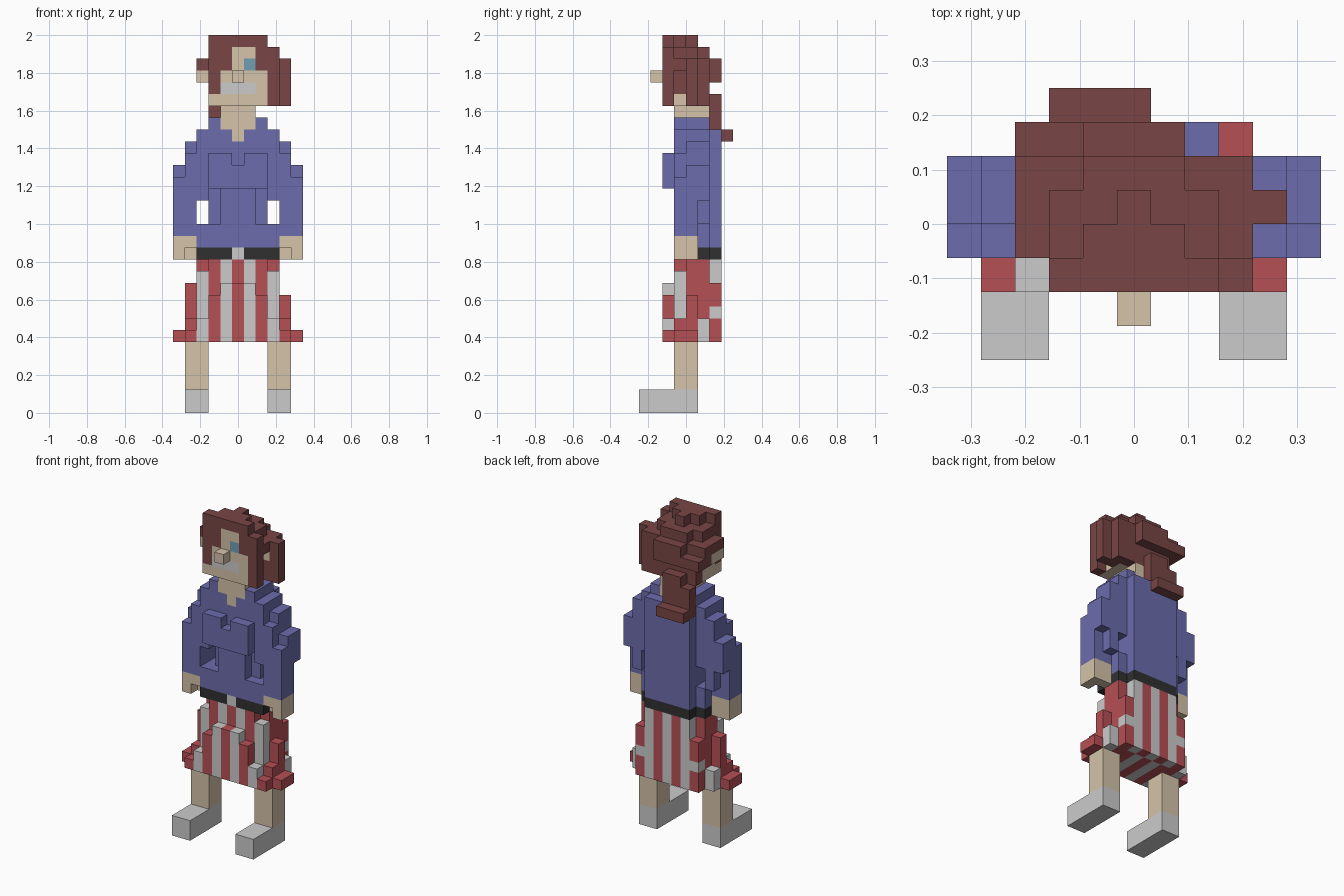
import bpy, bmesh

if "Cube" in bpy.data.objects:
    bpy.data.objects.remove(bpy.data.objects["Cube"])

U = 2 / 32           # one cube; x cells are centred on 0, y cells run -4..3, z cells 0..31
cells = {}           # (i, j, k) -> part name

COLORS = {
    "shoes": None, "buckle": None, "mouth": None, "skirt_grey": None,
    "legs": (.78, .71, .61), "hands": (.78, .71, .61), "face_and_neck": (.78, .71, .61),
    "skirt_red": (.47, .08, .09), "belt": (.03, .03, .03), "shirt": (.15, .15, .42),
    "hair": (.19, .06, .06), "eye": (.17, .34, .45),
}
SKIN = (.66, .55, .40)
for name in ("legs", "hands", "face_and_neck"):
    COLORS[name] = SKIN


def fill(part, xs, ys, zs):
    """Fill an inclusive block of cells; part None clears it."""
    for i in range(xs[0], xs[1] + 1):
        for j in range(ys[0], ys[1] + 1):
            for k in range(zs[0], zs[1] + 1):
                if part is None:
                    cells.pop((i, j, k), None)
                else:
                    cells[(i, j, k)] = part


def pair(part, xs, ys, zs):
    """Fill a block and its mirror image."""
    fill(part, xs, ys, zs)
    fill(part, (-xs[1], -xs[0]), ys, zs)


def stripe(i, ys, zs, flip=0):
    fill("skirt_grey" if (i + flip) % 2 else "skirt_red", (i, i), ys, zs)


# Shoes and legs
pair("shoes", (3, 4), (-4, 0), (0, 1))
pair("legs", (3, 4), (-1, 0), (2, 5))

# Striped skirt: core, stepped front flare, stepped back and side flares
for i in range(-3, 4):
    a = abs(i)
    stripe(i, (-1, 1), (6, 12))
    stripe(i, (2, 2), (6, 10 if a == 3 else 12), 1)
for i in range(-4, 5):
    stripe(i, (-2, -2), (6, [10, 10, 9, 7, 6][abs(i)]))
pair("skirt_red", (3, 3), (0, 1), (6, 12))
pair(None, (3, 3), (-1, -1), (12, 12))
pair("skirt_grey", (3, 3), (2, 2), (8, 8))
pair("skirt_red", (4, 4), (-1, -1), (6, 7))
pair("skirt_red", (4, 4), (0, 0), (6, 9))
fill("skirt_red", (-4, -4), (0, 0), (10, 10))
pair("skirt_grey", (4, 4), (1, 1), (6, 7))
pair("skirt_red", (5, 5), (-1, 0), (6, 6))

# Belt
fill("belt", (-3, 3), (-1, 1), (13, 13))
fill("belt", (-2, 2), (2, 2), (13, 13))
fill("buckle", (0, 0), (-1, -1), (13, 13))

# Shirt torso: hem, waist, chest, shoulders, back panel
fill("shirt", (-3, 3), (-1, 1), (14, 15))
fill("shirt", (-2, 2), (0, 1), (16, 18))
fill("shirt", (-1, 1), (-1, -1), (16, 18))
fill("shirt", (-2, 2), (-1, 1), (19, 24))
pair("shirt", (3, 3), (-1, 1), (18, 23))
fill("shirt", (-2, 2), (2, 2), (14, 23))
fill("shirt", (-2, 2), (-2, -2), (19, 21))
fill(None, (0, 0), (-2, -2), (21, 21))

# Sleeves and hands
pair("shirt", (4, 5), (-1, 0), (15, 19))
pair("shirt", (4, 5), (1, 1), (18, 20))
pair("shirt", (4, 4), (1, 1), (16, 17))
pair("shirt", (5, 5), (0, 0), (20, 20))
pair("shirt", (4, 4), (-1, 1), (20, 21))
pair("shirt", (4, 4), (0, 1), (22, 22))
pair("hands", (4, 5), (-1, 0), (13, 14))
pair(None, (4, 4), (-1, -1), (13, 13))

# Neck and head
fill("face_and_neck", (-1, 1), (-1, 1), (24, 25))
fill("face_and_neck", (0, 0), (-1, -1), (23, 23))
fill("face_and_neck", (-2, 2), (-2, 0), (26, 30))
fill("face_and_neck", (0, 0), (-3, -3), (28, 28))
fill("mouth", (-1, 1), (-2, -2), (27, 27))
fill("eye", (1, 1), (-2, -2), (29, 29))

# Hair: stepped cap
fill("hair", (-2, 2), (-2, -2), (31, 31))
fill("hair", (-1, 1), (-1, -1), (31, 31))
fill("hair", (0, 0), (0, 0), (31, 31))
fill("hair", (-2, 2), (-1, 0), (29, 30))
fill("hair", (-1, 1), (1, 1), (29, 30))
fill("hair", (-2, 2), (1, 1), (26, 29))

# Hair: fringe and side locks around the ears
fill("hair", (-2, -1), (-2, -2), (29, 30))
fill("hair", (-2, -2), (-2, -2), (27, 28))
fill("hair", (2, 2), (-2, -2), (29, 30))
fill("hair", (2, 2), (-1, -1), (27, 28))
fill("hair", (3, 3), (-2, 1), (26, 29))
fill("hair", (3, 3), (-2, -2), (30, 30))
fill(None, (3, 3), (-1, -1), (26, 28))
fill("face_and_neck", (3, 3), (0, 0), (28, 28))
fill("hair", (4, 4), (0, 0), (26, 29))
fill("hair", (-3, -3), (-1, 1), (29, 29))
fill("face_and_neck", (-3, -3), (-1, 0), (28, 28))
fill("hair", (-3, -3), (1, 1), (28, 28))

# Hair: bun and ponytail
fill("hair", (-3, 1), (2, 2), (28, 28))
fill("hair", (-1, 1), (2, 2), (29, 29))
fill("hair", (-1, 0), (1, 1), (25, 27))
fill("hair", (-1, 0), (2, 2), (24, 26))
fill("hair", (-2, -2), (2, 2), (23, 25))
fill("hair", (-2, 0), (3, 3), (23, 23))

# Turn the exposed cube faces of each part into one clean mesh
for part, color in COLORS.items():
    bm = bmesh.new()
    for c in [c for c, p in cells.items() if p == part]:
        base = [c[0] - .5, c[1], c[2]]
        for axis in range(3):
            for side in (0, 1):
                near = list(c)
                near[axis] += 2 * side - 1
                if tuple(near) in cells:
                    continue
                u, v = (axis + 1) % 3, (axis + 2) % 3
                ring = [(0, 0), (1, 0), (1, 1), (0, 1)]
                verts = []
                for a, b in (ring if side else ring[::-1]):
                    p = base[:]
                    p[axis] += side
                    p[u] += a
                    p[v] += b
                    verts.append(bm.verts.new([q * U for q in p]))
                bm.faces.new(verts)
    bmesh.ops.remove_doubles(bm, verts=bm.verts, dist=1e-4)
    bmesh.ops.dissolve_limit(bm, angle_limit=.01, verts=bm.verts, edges=bm.edges)
    mesh = bpy.data.meshes.new(part)
    bm.to_mesh(mesh)
    bm.free()
    obj = bpy.data.objects.new(part, mesh)
    bpy.context.collection.objects.link(obj)
    if color:
        mat = bpy.data.materials.new(part)
        mat.diffuse_color = (*color, 1)
        mat.use_nodes = True
        mat.node_tree.nodes["Principled BSDF"].inputs["Base Color"].default_value = mat.diffuse_color
        mesh.materials.append(mat)
